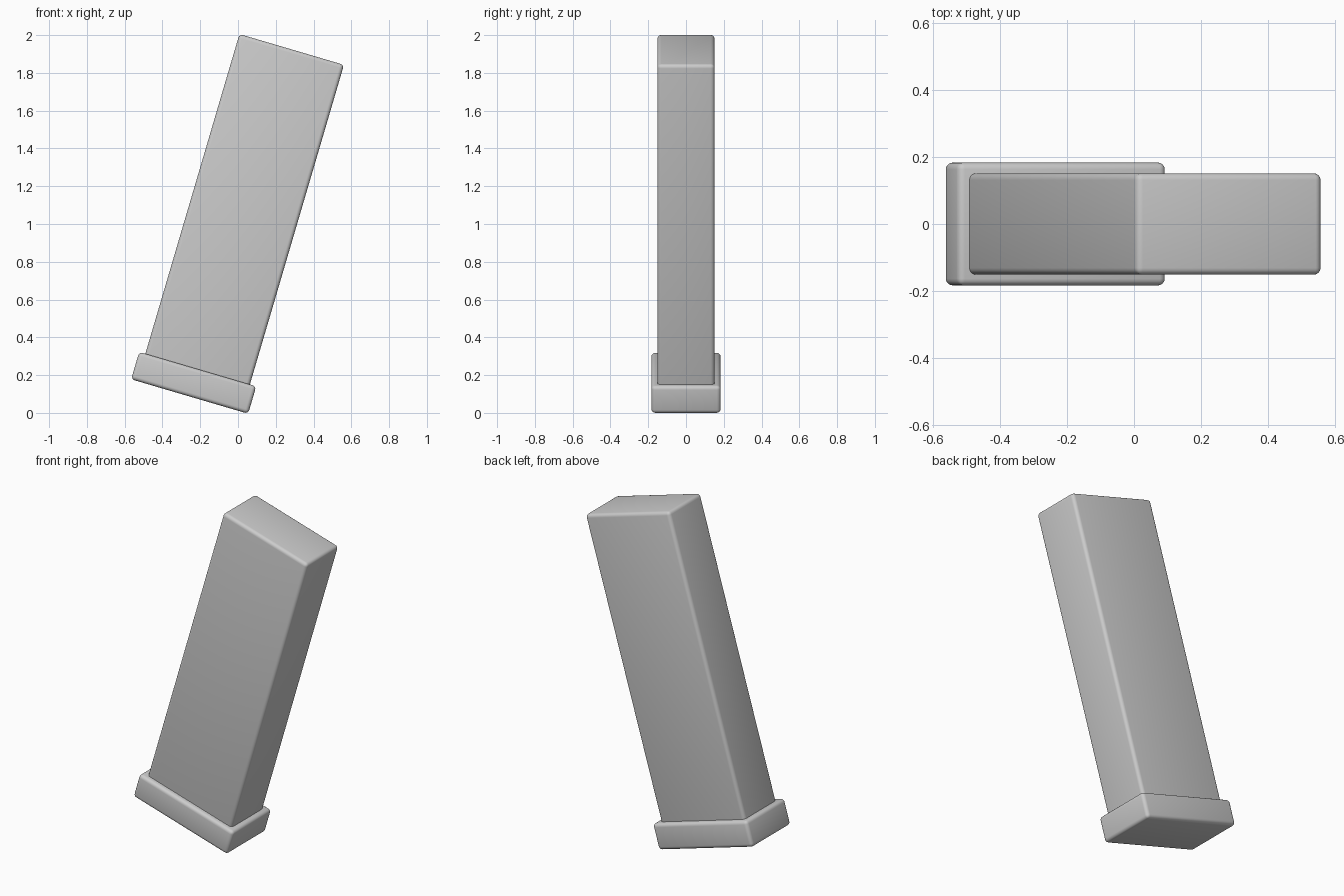
import bpy, math
from mathutils import Matrix

if "Cube" in bpy.data.objects:
    bpy.data.objects.remove(bpy.data.objects["Cube"])

TILT = Matrix.Rotation(math.radians(16.4), 4, 'Y')


def tilted_box(name, p, half_y, q, radius):
    """Rounded box, p = range across, q = range along the tilted axis."""
    bpy.ops.mesh.primitive_cube_add(size=1)
    ob = bpy.context.object
    ob.name = name
    scale = Matrix.Diagonal((p[1] - p[0], 2 * half_y, q[1] - q[0], 1))
    move = Matrix.Translation(((p[0] + p[1]) / 2, 0, (q[0] + q[1]) / 2))
    ob.data.transform(TILT @ move @ scale)
    bevel = ob.modifiers.new("rounding", 'BEVEL')
    bevel.width = radius
    bevel.segments = 4
    bpy.ops.object.shade_smooth()
    return ob


# Long body
tilted_box("body", (-0.559, 0.018), 0.151, (0.05, 1.926), 0.02)
# Wider plate at the foot
tilted_box("base_plate", (-0.593, 0.053), 0.183, (0.011, 0.162), 0.02)
